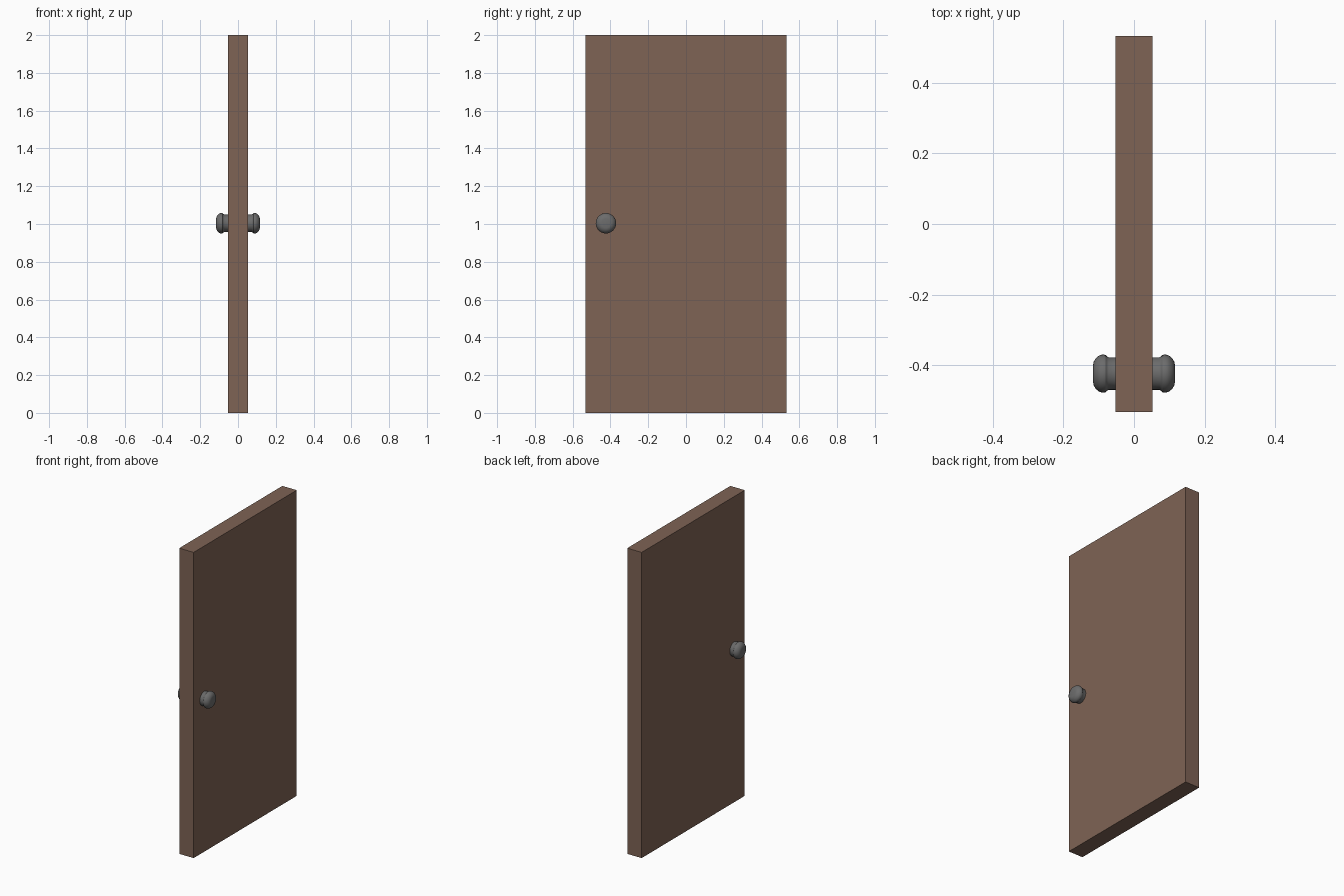
import bpy, bmesh, math
from mathutils import Matrix

if "Cube" in bpy.data.objects:
    bpy.data.objects.remove(bpy.data.objects["Cube"])


def material(name, color):
    m = bpy.data.materials.new(name)
    m.diffuse_color = color
    m.use_nodes = True
    m.node_tree.nodes["Principled BSDF"].inputs["Base Color"].default_value = m.diffuse_color
    return m


def add_object(name, bm, mat):
    bmesh.ops.recalc_face_normals(bm, faces=bm.faces)
    mesh = bpy.data.meshes.new(name)
    bm.to_mesh(mesh)
    bm.free()
    mesh.materials.append(mat)
    ob = bpy.data.objects.new(name, mesh)
    bpy.context.collection.objects.link(ob)
    return ob


wood = material("brown_wood", (0.21, 0.125, 0.09, 1))
metal = material("grey_metal", (0.15, 0.15, 0.15, 1))

# Door slab
bm = bmesh.new()
bmesh.ops.create_cube(bm, size=1, matrix=Matrix.Translation((0, 0, 1))
                      @ Matrix.Diagonal((0.104, 1.066, 2.0, 1)))
add_object("door_panel", bm, wood)

# Knob profile: (distance from door centre, radius), with a flared rounded head
PROFILE = [(0.045, 0), (0.045, 0.046), (0.072, 0.046), (0.077, 0.049),
           (0.081, 0.053), (0.087, 0.054), (0.094, 0.053), (0.099, 0.051),
           (0.108, 0.044), (0.114, 0.034), (0.116, 0.025), (0.116, 0)]


def knob(name, side):
    bm = bmesh.new()
    verts = [bm.verts.new((side * x, 0, r)) for x, r in PROFILE]
    edges = [bm.edges.new(pair) for pair in zip(verts, verts[1:])]
    bmesh.ops.spin(bm, geom=verts + edges, cent=(0, 0, 0), axis=(1, 0, 0),
                   angle=math.tau, steps=32)
    bmesh.ops.remove_doubles(bm, verts=bm.verts, dist=1e-5)
    ob = add_object(name, bm, metal)
    ob.location = (0, -0.424, 1.004)
    bpy.ops.object.select_all(action='DESELECT')
    ob.select_set(True)
    bpy.context.view_layer.objects.active = ob
    bpy.ops.object.shade_smooth_by_angle(angle=math.radians(35))


# One knob on each face of the door
knob("right_knob", 1)
knob("left_knob", -1)
